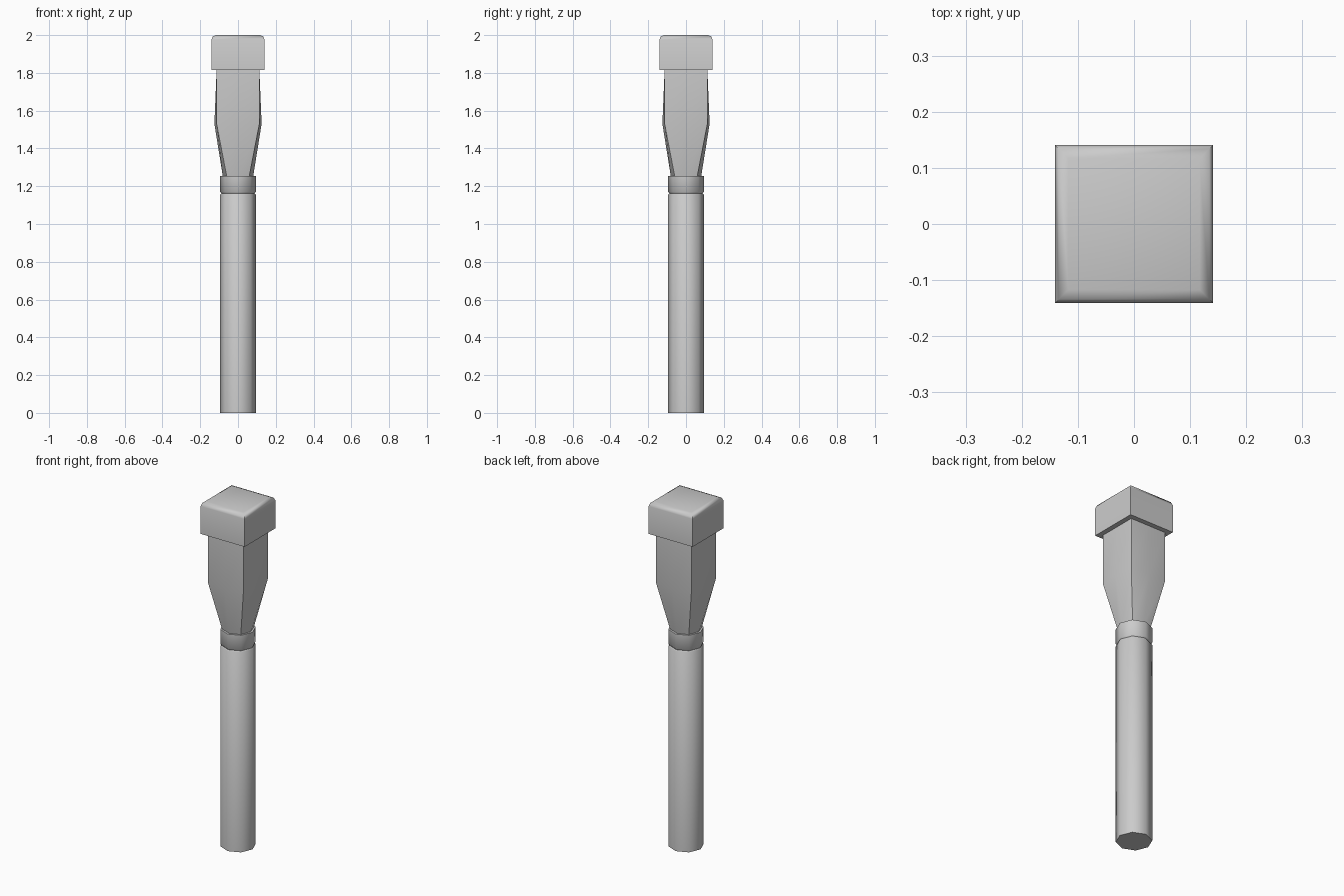
import bpy, math

if "Cube" in bpy.data.objects:
    bpy.data.objects.remove(bpy.data.objects["Cube"])


def loft(name, rings, angle):
    """Skin equal-sized rings from bottom to top, cap both ends."""
    n = len(rings[0])
    verts = [v for ring in rings for v in ring]
    faces = [(k * n + i, k * n + (i + 1) % n, (k + 1) * n + (i + 1) % n, (k + 1) * n + i)
             for k in range(len(rings) - 1) for i in range(n)]
    faces.append(tuple(reversed(range(n))))
    faces.append(tuple(range(len(verts) - n, len(verts))))
    mesh = bpy.data.meshes.new(name)
    mesh.from_pydata(verts, [], faces)
    obj = bpy.data.objects.new(name, mesh)
    bpy.context.collection.objects.link(obj)
    bpy.ops.object.select_all(action='DESELECT')
    bpy.context.view_layer.objects.active = obj
    obj.select_set(True)
    bpy.ops.object.shade_smooth_by_angle(angle=math.radians(angle))
    return obj


def octagon(z, axis_r, corner=None):
    """Eight points: axis points at axis_r, diagonal points at (corner, corner)."""
    diag_r = axis_r if corner is None else corner * math.sqrt(2)
    return [((diag_r if i % 2 else axis_r) * math.cos(i * math.pi / 4),
             (diag_r if i % 2 else axis_r) * math.sin(i * math.pi / 4), z) for i in range(8)]


def square(z, h):
    return [(-h, -h, z), (h, -h, z), (h, h, z), (-h, h, z)]


# Long octagonal shaft with a softened top rim
loft("shaft", [octagon(0, 0.094), octagon(1.155, 0.094), octagon(1.165, 0.086)], 50)

# Collar band above the groove
loft("collar", [octagon(1.16, 0.086), octagon(1.17, 0.094), octagon(1.255, 0.094)], 50)

# Flared head: octagonal neck growing into a square top
loft("flared_head", [octagon(1.25, 0.08, 0.059), octagon(1.53, 0.125, 0.113),
                     octagon(1.82, 0.113, 0.113)], 50)

# Square cap with a rounded top edge
loft("cap", [square(1.815, 0.141), square(1.975, 0.141), square(1.993, 0.134),
             square(2.0, 0.117)], 50)
